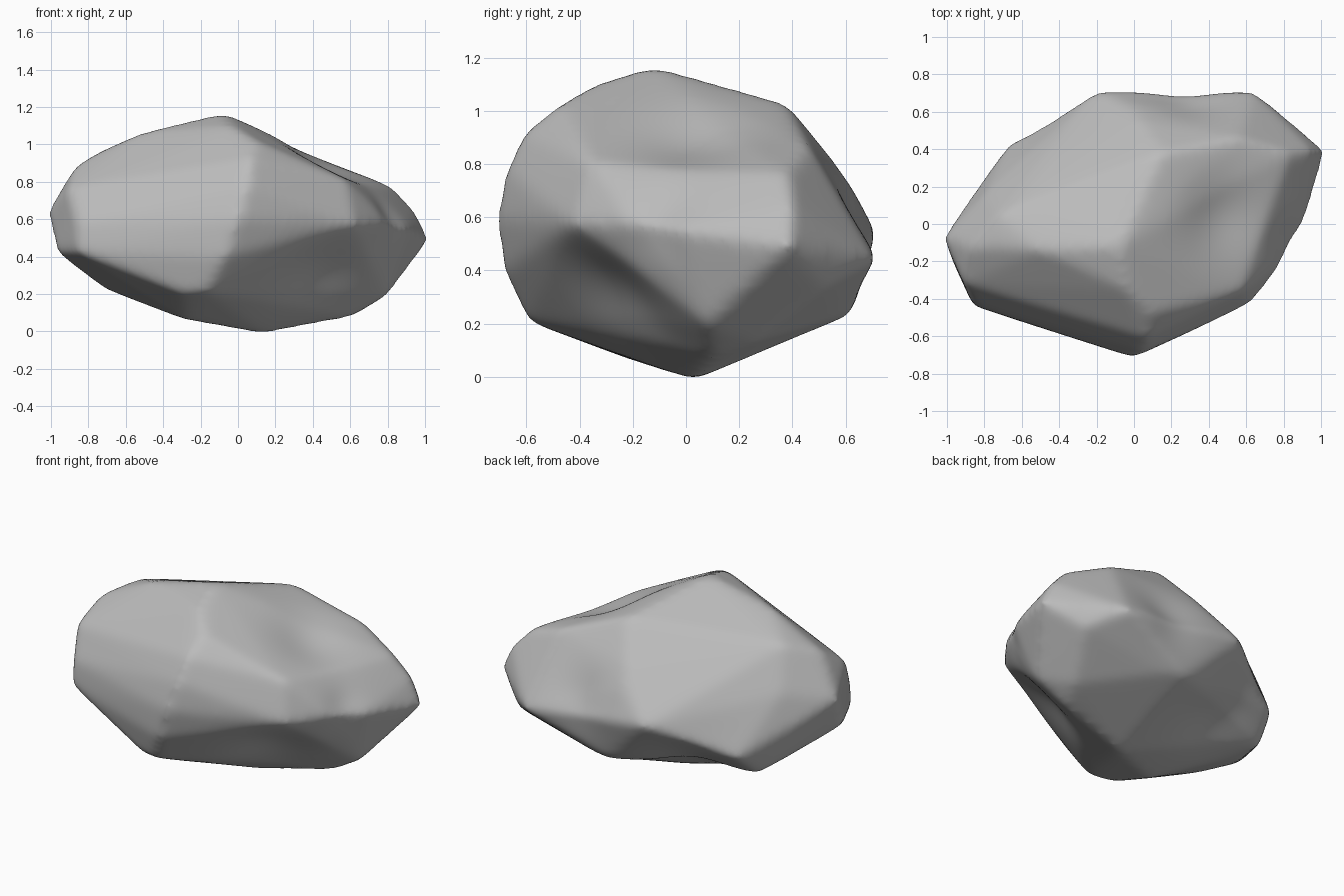
import bpy
import bmesh
import math
from mathutils import Vector

cube = bpy.data.objects.get("Cube")
if cube:
    bpy.data.objects.remove(cube, do_unlink=True)

# Corners of the faceted boulder
CORNERS = [
    # crown and top ridge
    (-.08, -.12, 1.17), (.15, .38, 1.03), (.1, -.48, 1.02), (-.04, -.35, 1.1),
    (-.5, -.14, 1.07), (-.72, .05, .96), (-.72, -.12, .97),
    # left end
    (-1.02, -.07, .64), (-.87, -.13, .89), (-.91, -.32, .76), (-.86, -.43, .58),
    (-.86, -.44, .42), (-.97, -.2, .42), (-.79, .17, .71),
    # rounded front ridge
    (.07, -.61, .92), (.05, -.68, .78), (0, -.715, .6), (-.07, -.69, .4),
    (-.17, -.6, .21), (-.29, -.56, .2),
    # right end
    (.63, -.43, .57), (.58, -.36, .81), (.84, .38, .765), (.95, .4, .64), (1.025, .39, .49),
    (.91, 0, .55), (.81, -.2, .58), (.8, .08, .19), (.81, .53, .34),
    # back
    (.56, .46, .875), (.6, .56, .69), (.64, .715, .44),
    (.02, .56, .81), (0, .635, .7), (-.2, .715, .55), (-.67, .44, .36),
    # underside
    (.14, .03, -.015), (.6, .1, .07), (.67, .26, .13), (.25, .57, .22), (.13, .62, .23),
    (-.28, -.2, .06), (-.6, .04, .18), (-.71, .28, .22),
]

# Shallow hollows: centre, radius, depth
HOLLOWS = [
    ((.46, .05, .87), .22, .05),
    ((.76, -.08, .57), .12, .03),
    ((.28, .64, .56), .18, .035),
    ((.45, -.28, .28), .24, .055),
    ((-.32, .36, .27), .25, .065),
]

# Hull of the corners
bm = bmesh.new()
for p in CORNERS:
    bm.verts.new(p)
hull = bmesh.ops.convex_hull(bm, input=bm.verts)
spare = {g for g in hull["geom_interior"] + hull["geom_unused"] if isinstance(g, bmesh.types.BMVert)}
bmesh.ops.delete(bm, geom=list(spare), context="VERTS")
bmesh.ops.recalc_face_normals(bm, faces=bm.faces)
mesh = bpy.data.meshes.new("boulder")
bm.to_mesh(mesh)
bm.free()
rock = bpy.data.objects.new("boulder", mesh)
bpy.context.collection.objects.link(rock)

# Even mesh with worn edges
remesh = rock.modifiers.new("even_mesh", "REMESH")
remesh.mode = "VOXEL"
remesh.voxel_size = .022
worn = rock.modifiers.new("worn_edges", "SMOOTH")
worn.factor = .5
worn.iterations = 22
bpy.context.view_layer.update()
graph = bpy.context.evaluated_depsgraph_get()
smooth_mesh = bpy.data.meshes.new_from_object(rock.evaluated_get(graph))
rock.modifiers.clear()
rock.data = smooth_mesh

# Press in the hollows
bm = bmesh.new()
bm.from_mesh(smooth_mesh)
bm.normal_update()
for v in bm.verts:
    start = v.co.copy()
    push = sum(d * math.exp(-((start - Vector(c)).length / r) ** 2) for c, r, d in HOLLOWS)
    v.co = start - v.normal * push
for f in bm.faces:
    f.smooth = True
bm.to_mesh(smooth_mesh)
bm.free()

# Stone colour
stone = bpy.data.materials.new("grey_stone")
stone.use_nodes = True
grey = (.5, .5, .5, 1)
stone.diffuse_color = grey
stone.node_tree.nodes["Principled BSDF"].inputs["Base Color"].default_value = grey
smooth_mesh.materials.clear()
smooth_mesh.materials.append(stone)
